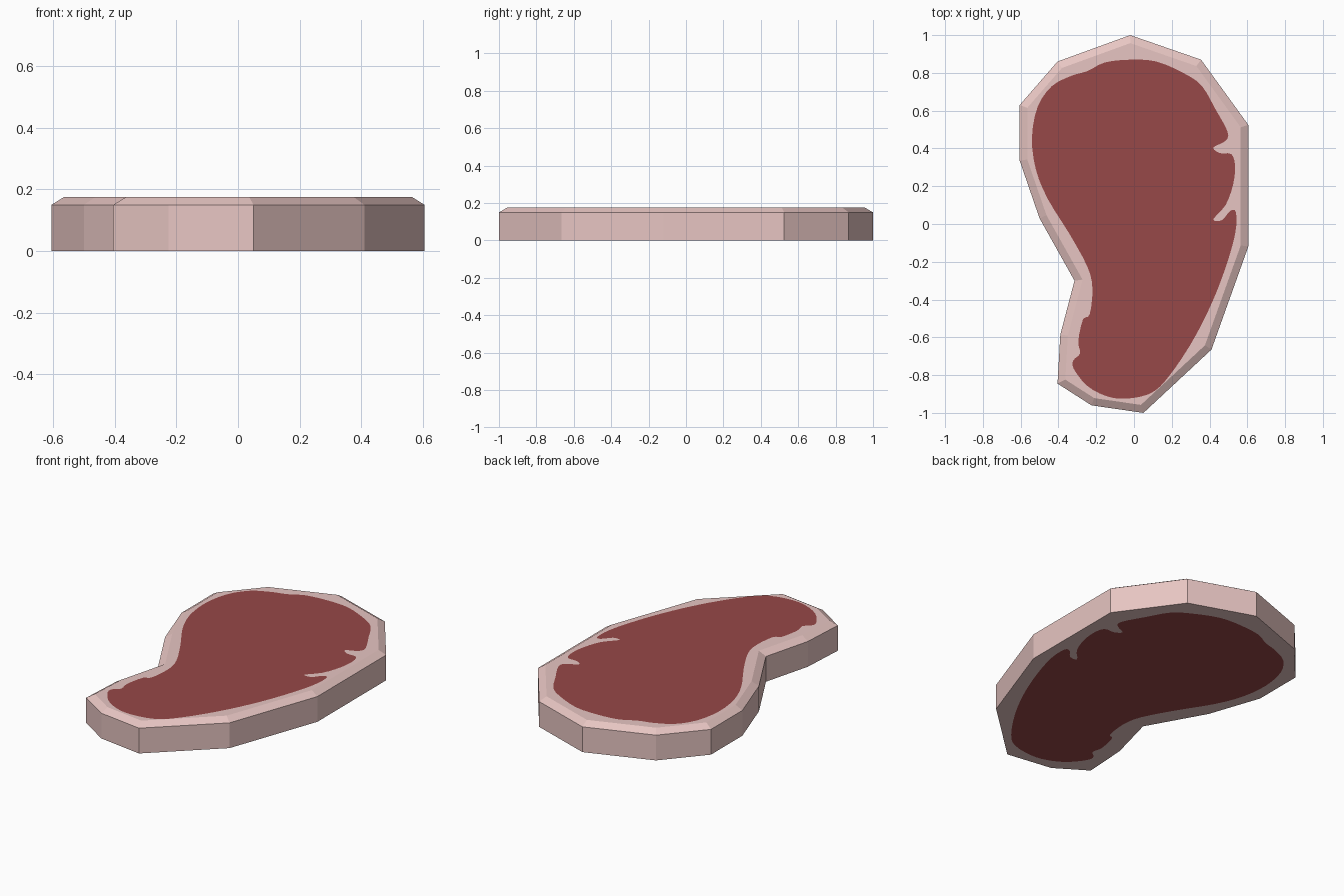
import bpy, bmesh
from mathutils import Vector
from mathutils.geometry import tessellate_polygon

if "Cube" in bpy.data.objects:
    bpy.data.objects.remove(bpy.data.objects["Cube"])


def material(name, rgb):
    m = bpy.data.materials.new(name)
    m.diffuse_color = (*rgb, 1)
    m.use_nodes = True
    m.node_tree.nodes["Principled BSDF"].inputs["Base Color"].default_value = m.diffuse_color
    return m


def inset(points, d):
    """Offset a clockwise outline inwards with mitred corners."""
    out = []
    for i, p in enumerate(points):
        a = (p - points[i - 1]).normalized()
        b = (points[(i + 1) % len(points)] - p).normalized()
        na, nb = Vector((a.y, -a.x)), Vector((b.y, -b.x))
        out.append(p + (na + nb) * d / (1 + na.dot(nb)))
    return out


def smooth(points, steps=3):
    """Catmull-Rom curve through a closed outline."""
    n, out = len(points), []
    for i in range(n):
        a, b, c, d = (points[(i + k) % n] for k in (-1, 0, 1, 2))
        for s in range(steps):
            t = s / steps
            out.append(0.5 * (2 * b + (c - a) * t + (2 * a - 5 * b + 4 * c - d) * t ** 2
                              + (3 * b - a - 3 * c + d) * t ** 3))
    return out


# Outline of the slab (clockwise from the top)
rim = [Vector(p) for p in (
    (-.02, 1), (.355, .87), (.605, .525), (.605, -.12), (.41, -.665), (.05, -1),
    (-.225, -.96), (-.405, -.845), (-.39, -.585), (-.315, -.3), (-.5, .03),
    (-.605, .335), (-.605, .63), (-.405, .86))]

# Outline of the lean meat, with its two notches
lean = smooth([Vector(p) for p in (
    (-.02, .87), (.12, .86), (.27, .795), (.36, .73), (.43, .61), (.495, .49),
    (.485, .44), (.42, .405), (.455, .375), (.515, .37), (.535, .31), (.525, .21),
    (.485, .10), (.42, .025), (.465, .02), (.51, .07), (.54, .06), (.535, -.055),
    (.48, -.245), (.40, -.445), (.295, -.645), (.17, -.825), (.08, -.90), (-.05, -.925),
    (-.15, -.91), (-.25, -.855), (-.32, -.765), (-.32, -.72), (-.285, -.685),
    (-.295, -.62), (-.27, -.505), (-.235, -.48), (-.22, -.345), (-.245, -.23),
    (-.34, -.055), (-.455, .13), (-.52, .29), (-.54, .46), (-.51, .62), (-.435, .73),
    (-.33, .785), (-.245, .81), (-.155, .855))])

bm = bmesh.new()


def ring(points, z):
    return [bm.verts.new((p.x, p.y, z)) for p in points]


def wall(lower, upper):
    for i in range(len(lower)):
        bm.faces.new((lower[i - 1], lower[i], upper[i], upper[i - 1]))


def cap(edge, z):
    """Fat border triangulated around a lean centre cut into the flat face."""
    core = ring(lean, z)
    loops = [[v.co for v in edge], [v.co for v in core]]
    verts = edge + core
    for tri in tessellate_polygon(loops):
        bm.faces.new([verts[i] for i in tri])
    for tri in tessellate_polygon([loops[1]]):
        bm.faces.new([core[i] for i in tri]).material_index = 1


# Fat side wall, top chamfer and the two flat faces
base, shoulder, top = ring(rim, 0), ring(rim, .15), ring(inset(rim, .04), .175)
wall(base, shoulder)
wall(shoulder, top)
cap(base, 0)
cap(top, .175)
bmesh.ops.recalc_face_normals(bm, faces=bm.faces)

mesh = bpy.data.meshes.new("steak")
bm.to_mesh(mesh)
bm.free()
mesh.materials.append(material("pale pink fat", (.80, .56, .54)))
mesh.materials.append(material("red lean meat", (.31, .065, .065)))
bpy.context.collection.objects.link(bpy.data.objects.new("steak", mesh))
